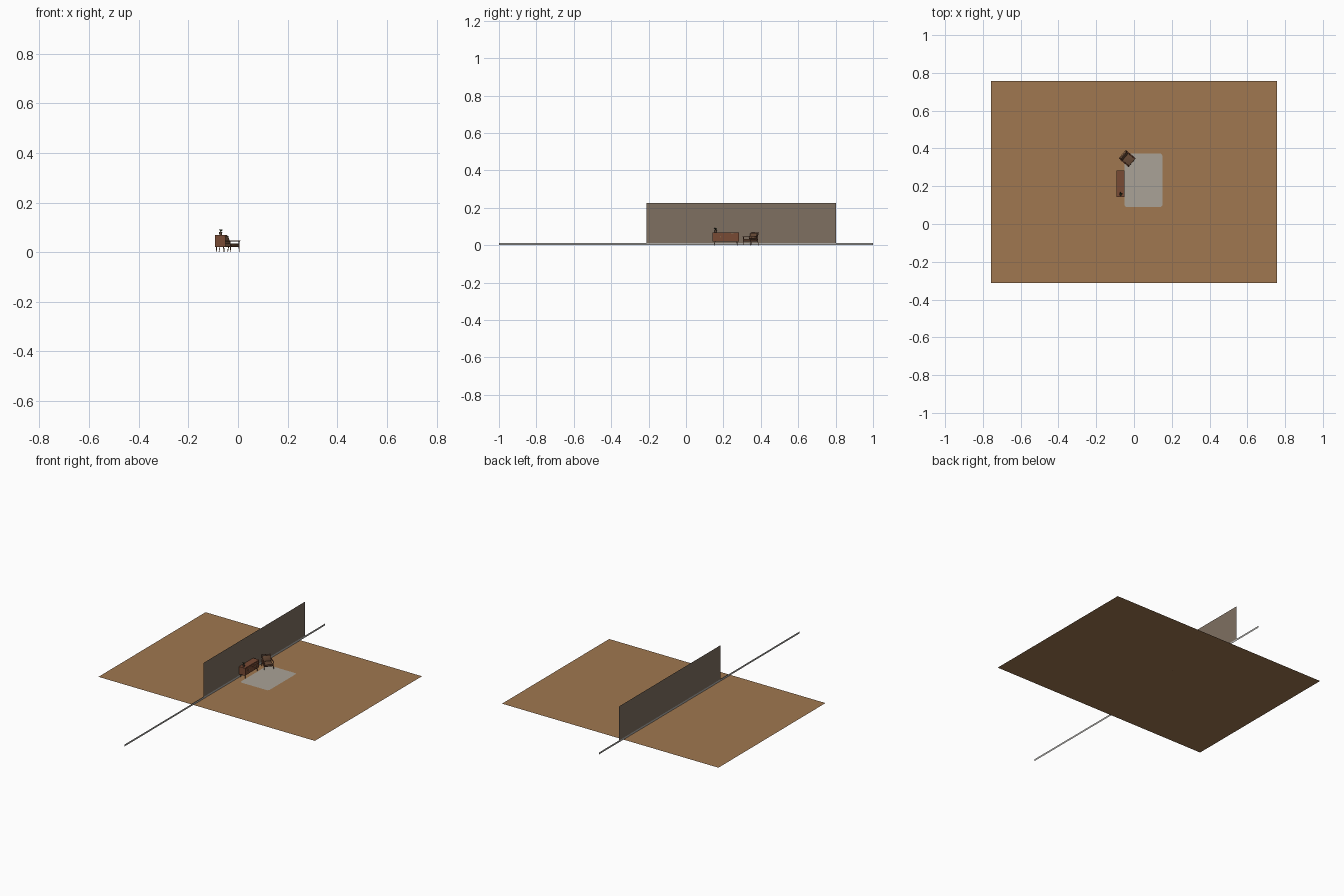
import bpy, bmesh, math, random
from mathutils import Vector, Matrix

if "Cube" in bpy.data.objects:
    bpy.data.objects.remove(bpy.data.objects["Cube"])
random.seed(4)

def mat(name, r, g, b):
    m = bpy.data.materials.new(name)
    m.diffuse_color = (r, g, b, 1)
    m.use_nodes = True
    m.node_tree.nodes["Principled BSDF"].inputs["Base Color"].default_value = m.diffuse_color
    return m

FLOOR = mat("floor wood", .35, .185, .08)
WALL = mat("wall taupe", .21, .16, .12)
TRIM = mat("skirting grey", .42, .41, .39)
RUG = mat("rug grey", .40, .365, .31)
WOOD = mat("red brown wood", .19, .07, .035)
DARK = mat("dark wood", .09, .035, .02)
FABRIC = mat("brown cushion", .13, .065, .035)
POT = mat("pot brown", .12, .07, .045)
LEAF = mat("leaf green", .07, .09, .035)
METAL = mat("handle metal", .25, .19, .11)

def finish(name, bm, m, xf=None, smooth=False):
    if xf:
        bm.transform(xf)
    me = bpy.data.meshes.new(name)
    bm.to_mesh(me)
    bm.free()
    me.materials.append(m)
    o = bpy.data.objects.new(name, me)
    bpy.context.collection.objects.link(o)
    if smooth:
        bpy.context.view_layer.objects.active = o
        o.select_set(True)
        bpy.ops.object.shade_smooth_by_angle(angle=math.radians(40))
        o.select_set(False)
    return o

def sheet(name, pts, m):
    bm = bmesh.new()
    bm.faces.new([bm.verts.new(p) for p in pts])
    return finish(name, bm, m)

def box(name, lo, hi, m, xf=None, bevel=0, tilt=None):
    bm = bmesh.new()
    bmesh.ops.create_cube(bm, size=1)
    lo, hi = Vector(lo), Vector(hi)
    bmesh.ops.scale(bm, vec=hi - lo, verts=bm.verts)
    if bevel:
        bmesh.ops.bevel(bm, geom=bm.edges[:], offset=bevel, segments=2, affect='EDGES', profile=.5)
    if tilt:
        bm.transform(Matrix.Rotation(tilt, 4, 'X'))
    bm.transform(Matrix.Translation((lo + hi) / 2))
    return finish(name, bm, m, xf, bevel > 0)

def rod(name, a, b, r1, r2, m, xf=None, n=10):
    a, b = Vector(a), Vector(b)
    bm = bmesh.new()
    bmesh.ops.create_cone(bm, cap_ends=True, segments=n, radius1=r1, radius2=r2, depth=(b - a).length)
    bm.transform(Matrix.Translation((a + b) / 2) @ (b - a).to_track_quat('Z', 'Y').to_matrix().to_4x4())
    return finish(name, bm, m, xf, True)

# Room: floor, wall and long skirting strip
WX = -.093
sheet("floor", [(-.757, -.313, 0), (.757, -.313, 0), (.757, .757, 0), (-.757, .757, 0)], FLOOR)
sheet("wall", [(WX, -.21, .012), (WX, .802, .012), (WX, .802, .227), (WX, -.21, .227)], WALL)
sheet("skirting", [(WX, -1, 0), (WX, 1, 0), (WX, 1, .012), (WX, -1, .012)], TRIM)

# Rug with rounded corners
pts, r = [], .012
for cx, cy, a0 in ((.15 - r, .373 - r, 0), (-.05 + r, .373 - r, 90), (-.05 + r, .09 + r, 180), (.15 - r, .09 + r, 270)):
    for i in range(6):
        a = math.radians(a0 + 18 * i)
        pts.append((cx + r * math.cos(a), cy + r * math.sin(a), .0015))
sheet("rug", pts, RUG)

# Sideboard against the wall
x0, x1, y0, y1 = -.092, -.052, .143, .283
box("sideboard_body", (x0, y0, .021), (x1, y1, .066), WOOD)
box("sideboard_top", (x0, y0 - .001, .066), (x1 + .001, y1 + .001, .069), WOOD)
for i in range(2):
    ya = y0 + .003 + i * .033
    box("sideboard_door", (x1, ya, .024), (x1 + .0015, ya + .032, .064), WOOD)
    box("door_handle", (x1 + .0015, ya + (.027 if i == 0 else .003), .040),
        (x1 + .003, ya + (.029 if i == 0 else .005), .050), METAL)
for i in range(3):
    za = .024 + i * .0137
    box("sideboard_drawer", (x1, y0 + .071, za), (x1 + .0015, y1 - .003, za + .0127), WOOD)
    box("drawer_handle", (x1 + .0015, y0 + .098, za + .0085), (x1 + .003, y0 + .110, za + .010), METAL)
for x, sx in ((x0 + .006, -1), (x1 - .006, 1)):
    for y, sy in ((y0 + .012, -1), (y1 - .012, 1)):
        rod("sideboard_leg", (x + sx * .002, y + sy * .004, 0), (x, y, .021), .0012, .0025, DARK)

# Potted plant on the sideboard
px, py = -.070, .158
rod("pot", (px, py, .069), (px, py, .081), .005, .007, POT, n=16)
for i in range(14):
    a = i * 2.4
    k = random.uniform(.4, 1)
    d = Vector((math.cos(a), math.sin(a), 0))
    s = Vector((-d.y, d.x, 0)) * .003
    base = Vector((px, py, .080))
    mid = base + d * .007 * k + Vector((0, 0, .010))
    tip = base + d * .013 * k + Vector((0, 0, .016 - .006 * k))
    sheet("leaf", [base, mid + s, tip, mid - s], LEAF)

# Armchair, built facing local -y and turned into the room
C = Matrix.Translation((-.035, .346, 0)) @ Matrix.Rotation(math.radians(50), 4, 'Z')
box("seat_frame", (-.026, -.033, .021), (.026, .026, .025), DARK, C)
box("seat_cushion", (-.024, -.033, .025), (.024, .022, .034), FABRIC, C, .002)
box("back_cushion", (-.024, .019, .032), (.024, .027, .066), FABRIC, C, .002, math.radians(-20))
for s in (-1, 1):
    x = s * .027
    rod("front_leg", (x, -.030, 0), (x, -.027, .045), .0013, .002, WOOD, C)
    rod("back_leg", (x, .032, 0), (x, .021, .045), .0013, .002, WOOD, C)
    box("armrest", (x - .003, -.034, .044), (x + .003, .026, .047), WOOD, C, .001)
    box("side_rail", (x - .0015, -.028, .021), (x + .0015, .026, .025), WOOD, C)
    rod("back_post", (x * .95, .018, .024), (x * .95, .035, .068), .002, .0014, WOOD, C)
for z, y in ((.067, .0345), (.055, .030), (.043, .0255)):
    box("back_slat", (-.027, y, z - .0015), (.027, y + .002, z + .0015), WOOD, C)
